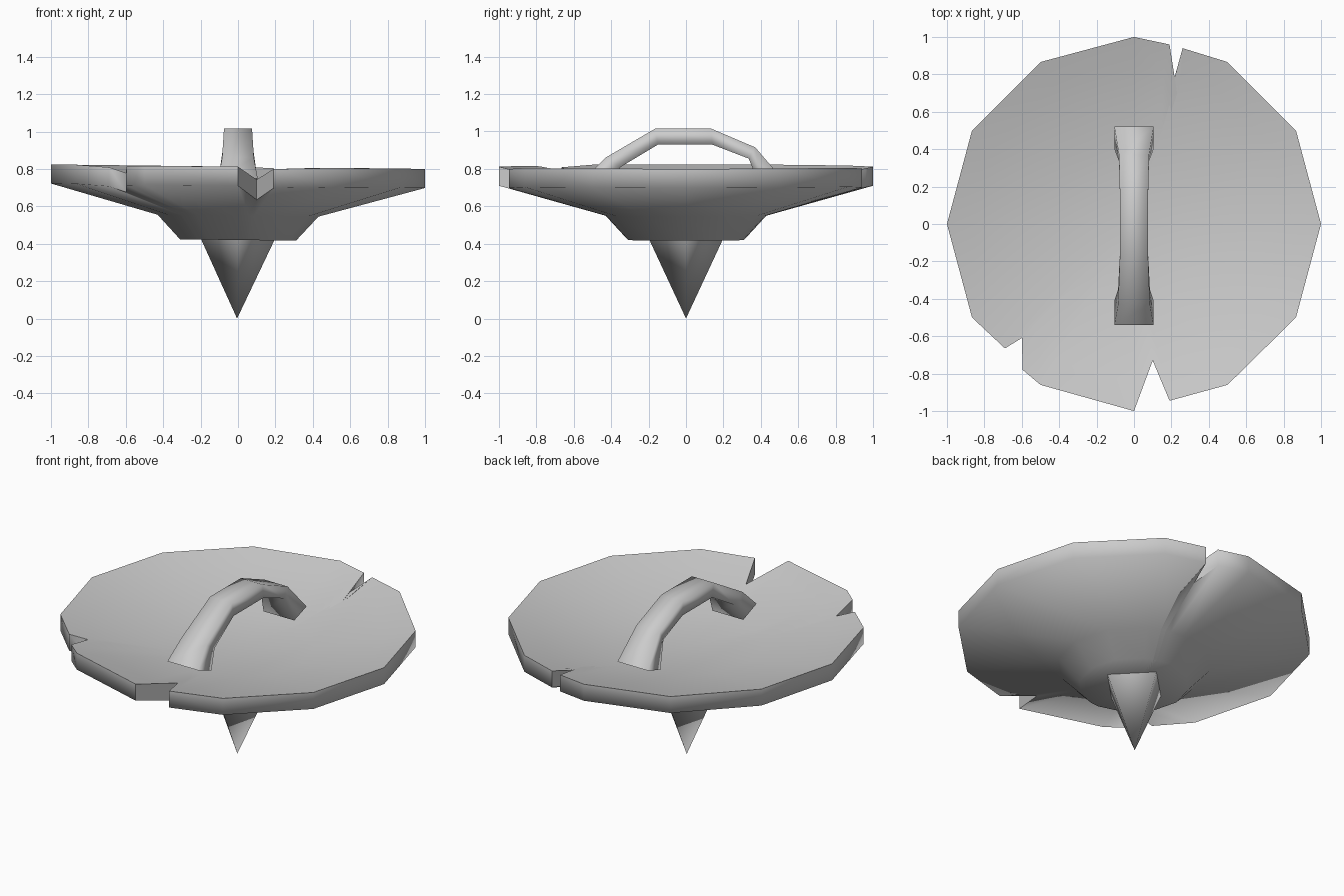
import bpy
import bmesh
import math

if "Cube" in bpy.data.objects:
    bpy.data.objects.remove(bpy.data.objects["Cube"])


def lerp_profile(profile, r):
    """Height of a (radius, z) profile at radius r."""
    for (r0, z0), (r1, z1) in zip(profile, profile[1:]):
        if r <= r1:
            return z0 + (z1 - z0) * (r - r0) / (r1 - r0)
    return profile[-1][1]


def finish(name, bm, angle):
    bmesh.ops.recalc_face_normals(bm, faces=bm.faces[:])
    mesh = bpy.data.meshes.new(name)
    bm.to_mesh(mesh)
    bm.free()
    ob = bpy.data.objects.new(name, mesh)
    bpy.context.collection.objects.link(ob)
    bpy.ops.object.select_all(action='DESELECT')
    ob.select_set(True)
    bpy.context.view_layer.objects.active = ob
    bpy.ops.object.shade_smooth_by_angle(angle=math.radians(angle))
    return ob


def bridge(bm, a, b):
    for i in range(len(a)):
        j = (i + 1) % len(a)
        bm.faces.new((a[i], a[j], b[j], b[i]))


# Twelve-sided rim with three battle notches
outline = [(0, 1), (-.5, .866), (-.866, .5), (-1, 0), (-.866, -.5),
           (-.69, -.665), (-.6, -.61), (-.595, -.78), (-.5, -.86),
           (0, -1), (.10, -.73), (.19, -.945), (.5, -.86), (.866, -.5),
           (1, 0), (.866, .5), (.5, .866), (.26, .94), (.235, .67),
           (.19, .96)]
top_profile = [(0, .66), (.43, .675), (.85, .77), (1, .812)]
low_profile = [(0, .42), (.31, .42), (.43, .55), (1, .71)]


# Dished shield body
def ring(bm, profile, scale=None, radius=None):
    verts = []
    for x, y in outline:
        k = scale if scale else radius / math.hypot(x, y)
        x, y = x * k, y * k
        z = lerp_profile(profile, math.hypot(x, y)) - .012 * x
        verts.append(bm.verts.new((x, y, z)))
    return verts


bm = bmesh.new()
rings = [ring(bm, top_profile, radius=.43),
         ring(bm, top_profile, scale=.85),
         ring(bm, top_profile, scale=1),
         ring(bm, low_profile, scale=1),
         ring(bm, low_profile, radius=.43),
         ring(bm, low_profile, radius=.31)]
for a, b in zip(rings, rings[1:]):
    bridge(bm, a, b)
for loop, z in ((rings[0], .66), (rings[-1], .42)):
    hub = bm.verts.new((0, 0, z))
    for i in range(len(loop)):
        bm.faces.new((loop[i], loop[(i + 1) % len(loop)], hub))
finish("shield_body", bm, 80)

# Four-sided spike below the boss
bm = bmesh.new()
base = [bm.verts.new((.2 * math.cos(i * math.pi / 2),
                      .2 * math.sin(i * math.pi / 2), .43)) for i in range(4)]
tip = bm.verts.new((-.005, 0, 0))
for i in range(4):
    bm.faces.new((base[i], base[(i + 1) % 4], tip))
bm.faces.new(base)
finish("spike", bm, 95)

# Arched grip: outer y, z, inner y, z, half width
stations = [(-.54, .75, -.41, .70, .105),
            (-.43, .86, -.35, .81, .085),
            (-.165, 1.015, -.15, .93, .075),
            (.135, 1.015, .14, .93, .075),
            (.37, .915, .335, .855, .08),
            (.52, .74, .40, .70, .105)]
bm = bmesh.new()
sections = []
for yo, zo, yi, zi, w in stations:
    pts = ((-w, yo, zo), (w, yo, zo), (w, yi, zi), (-w, yi, zi))
    sections.append([bm.verts.new(p) for p in pts])
for a, b in zip(sections, sections[1:]):
    bridge(bm, a, b)
bm.faces.new(sections[0])
bm.faces.new(sections[-1])
finish("handle", bm, 95)
